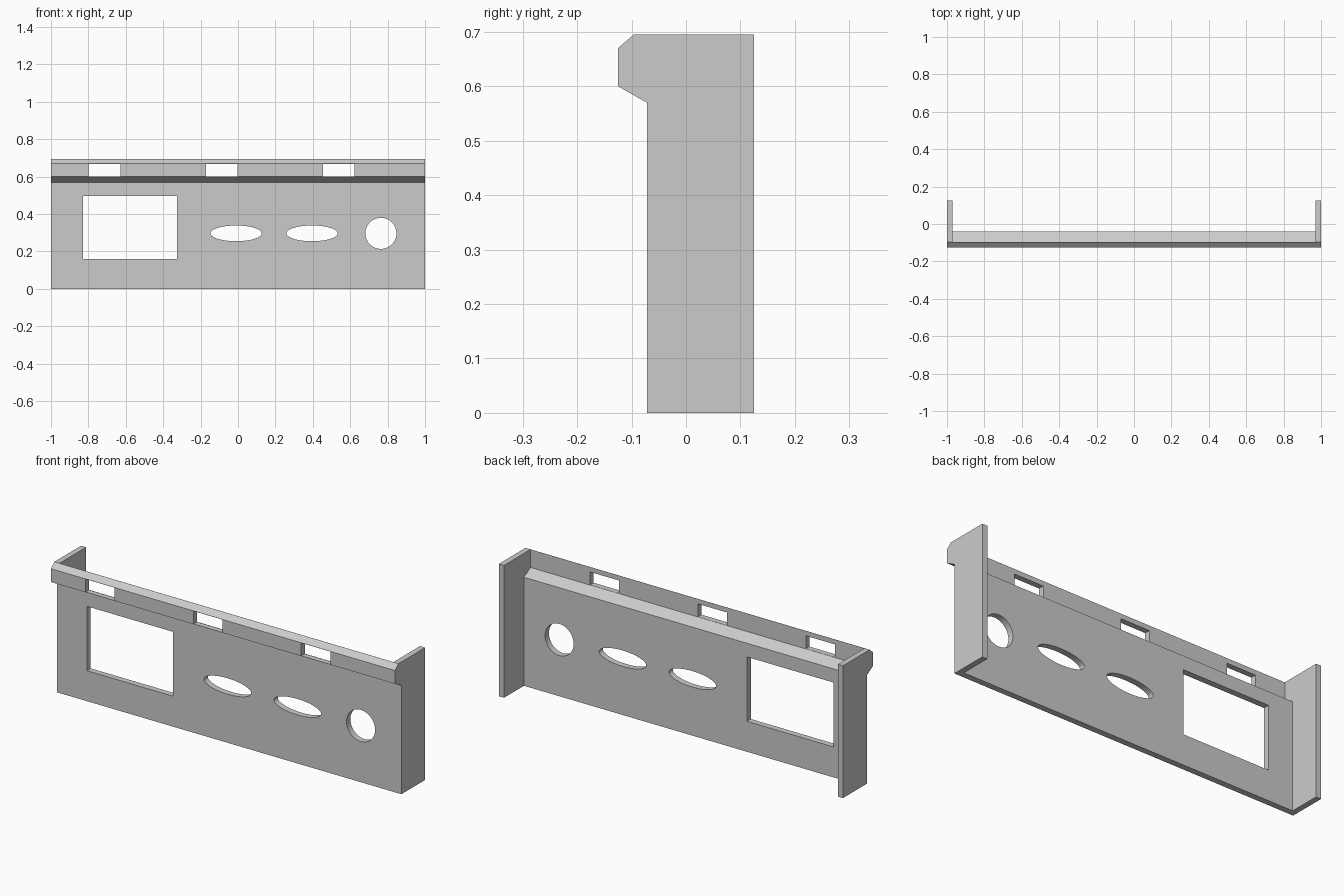
import bpy, bmesh, math

if "Cube" in bpy.data.objects:
    bpy.data.objects.remove(bpy.data.objects["Cube"])

grey = bpy.data.materials.new("plain grey")
grey.diffuse_color = (0.6, 0.6, 0.6, 1)
grey.use_nodes = True
grey.node_tree.nodes["Principled BSDF"].inputs["Base Color"].default_value = grey.diffuse_color


def prism(name, points, direction):
    """Solid made by sweeping a closed polygon along one direction."""
    bm = bmesh.new()
    face = bm.faces.new([bm.verts.new(p) for p in points])
    swept = bmesh.ops.extrude_face_region(bm, geom=[face])
    moved = [v for v in swept["geom"] if isinstance(v, bmesh.types.BMVert)]
    bmesh.ops.translate(bm, verts=moved, vec=direction)
    bmesh.ops.recalc_face_normals(bm, faces=bm.faces)
    mesh = bpy.data.meshes.new(name)
    bm.to_mesh(mesh)
    bm.free()
    obj = bpy.data.objects.new(name, mesh)
    bpy.context.collection.objects.link(obj)
    mesh.materials.append(grey)
    return obj


def side_prism(name, profile, half):
    """Sweep a (y, z) profile across the width."""
    return prism(name, [(-half, y, z) for y, z in profile], (2 * half, 0, 0))


def front_prism(name, outline, y0=-0.3, depth=0.35):
    """Sweep an (x, z) outline from front to back."""
    return prism(name, [(x, y0, z) for x, z in outline], (0, depth, 0))


def rect(x0, x1, z0, z1):
    return [(x0, z0), (x1, z0), (x1, z1), (x0, z1)]


def ellipse(cx, cz, rx, rz, n=64):
    return [(cx + rx * math.cos(math.tau * i / n),
             cz + rz * math.sin(math.tau * i / n)) for i in range(n)]


# Full outer body with the overhanging chamfered lip
panel = side_prism("front_panel", [
    (-0.072, 0), (0.125, 0), (0.125, 0.695), (-0.096, 0.695),
    (-0.125, 0.67), (-0.125, 0.60), (-0.072, 0.57)], 1.0)

# Open back, leaving a thin front wall, the lip and two end plates
cutters = [side_prism("cavity_cutter", [
    (-0.04, -0.1), (0.3, -0.1), (0.3, 0.9),
    (-0.0955, 0.9), (-0.0955, 0.60), (-0.04, 0.57)], 0.97)]

# Display window, two oval openings and a round one
cutters.append(front_prism("window_cutter", rect(-0.828, -0.326, 0.16, 0.498)))
for cx, rx, rz in ((-0.01, 0.137, 0.042), (0.396, 0.137, 0.042), (0.764, 0.083, 0.083)):
    cutters.append(front_prism("opening_cutter", ellipse(cx, 0.297, rx, rz)))

# Three vent slots in the lip
for x in (-0.798, -0.171, 0.455):
    cutters.append(front_prism("slot_cutter", rect(x, x + 0.169, 0.601, 0.669)))

bpy.context.view_layer.objects.active = panel
panel.select_set(True)
for cutter in cutters:
    mod = panel.modifiers.new("cut", "BOOLEAN")
    mod.operation, mod.solver, mod.object = "DIFFERENCE", "EXACT", cutter
    bpy.ops.object.modifier_apply(modifier=mod.name)
    bpy.data.objects.remove(cutter)

bpy.ops.object.shade_smooth_by_angle(angle=math.radians(20))
